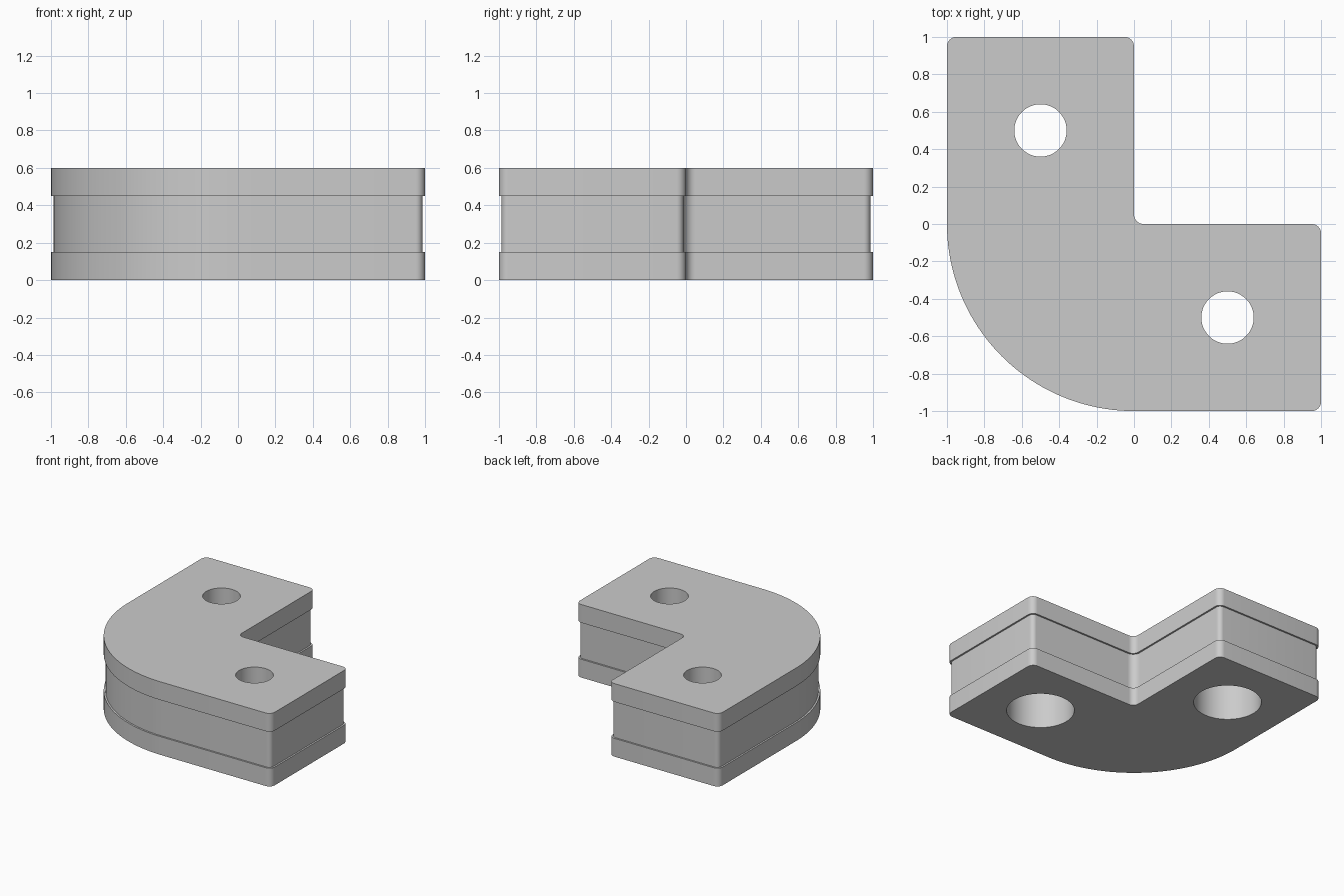
import bpy
import bmesh
from math import cos, sin, pi, radians

if "Cube" in bpy.data.objects:
    bpy.data.objects.remove(bpy.data.objects["Cube"])

HEIGHT = 0.6
PLATE = 0.15       # thickness of each overhanging plate
INSET = 0.014      # how far the middle band is set back
FILLET = 0.05
BOLT_R, BORE_R = 0.14, 0.255

grey = bpy.data.materials.new("plain grey")
grey.use_nodes = True
grey.diffuse_color = (0.6, 0.6, 0.6, 1)
grey.node_tree.nodes["Principled BSDF"].inputs["Base Color"].default_value = (0.6, 0.6, 0.6, 1)


def arc(cx, cy, radius, start, sweep, steps):
    angles = [radians(start + sweep * i / steps) for i in range(steps + 1)]
    return [(cx + radius * cos(a), cy + radius * sin(a)) for a in angles]


def outline(inset):
    """Elbow outline, counter-clockwise, moved inwards by inset."""
    c = 1 - FILLET
    r = FILLET - inset
    return (arc(0, 0, 1 - inset, 180, 90, 40)                        # big front curve
            + arc(c, -c, r, 270, 90, 8)
            + arc(c, -FILLET, r, 0, 90, 8)
            + arc(FILLET, FILLET, FILLET + inset, 270, -90, 8)       # inner corner
            + arc(-FILLET, c, r, 0, 90, 8)
            + arc(-c, c, r, 90, 90, 8))


def loft(name, levels):
    """Join (outline, z) levels into a closed solid."""
    bm = bmesh.new()
    rings = [[bm.verts.new((x, y, z)) for x, y in pts] for pts, z in levels]
    for low, high in zip(rings, rings[1:]):
        n = len(low)
        for i in range(n):
            j = (i + 1) % n
            bm.faces.new((low[i], low[j], high[j], high[i]))
    bm.faces.new(rings[0][::-1])
    bm.faces.new(rings[-1])
    bmesh.ops.recalc_face_normals(bm, faces=bm.faces)
    mesh = bpy.data.meshes.new(name)
    bm.to_mesh(mesh)
    bm.free()
    mesh.materials.append(grey)
    obj = bpy.data.objects.new(name, mesh)
    bpy.context.collection.objects.link(obj)
    return obj


# Elbow body: two plates with a recessed band between them
full, slim = outline(0), outline(INSET)
top_plate = HEIGHT - PLATE
body = loft("elbow_block", [(full, 0), (full, PLATE), (slim, PLATE),
                            (slim, top_plate), (full, top_plate), (full, HEIGHT)])


# Stepped bolt holes: wide bore from below, narrow hole through the top plate
def circle(x, y, radius):
    return arc(x, y, radius, 0, 360, 64)[:-1]


bpy.context.view_layer.objects.active = body
body.select_set(True)
for side in (-1, 1):
    x, y = 0.5 * side, -0.5 * side
    bore, bolt = circle(x, y, BORE_R), circle(x, y, BOLT_R)
    cutter = loft("hole_cutter", [(bore, -0.1), (bore, top_plate),
                                  (bolt, top_plate), (bolt, HEIGHT + 0.1)])
    cutter.hide_render = True
    cut = body.modifiers.new("bolt_hole", "BOOLEAN")
    cut.operation = "DIFFERENCE"
    cut.solver = "EXACT"
    cut.object = cutter
    bpy.ops.object.modifier_apply(modifier=cut.name)
    bpy.data.objects.remove(cutter)

bpy.ops.object.shade_smooth_by_angle(angle=radians(30))
